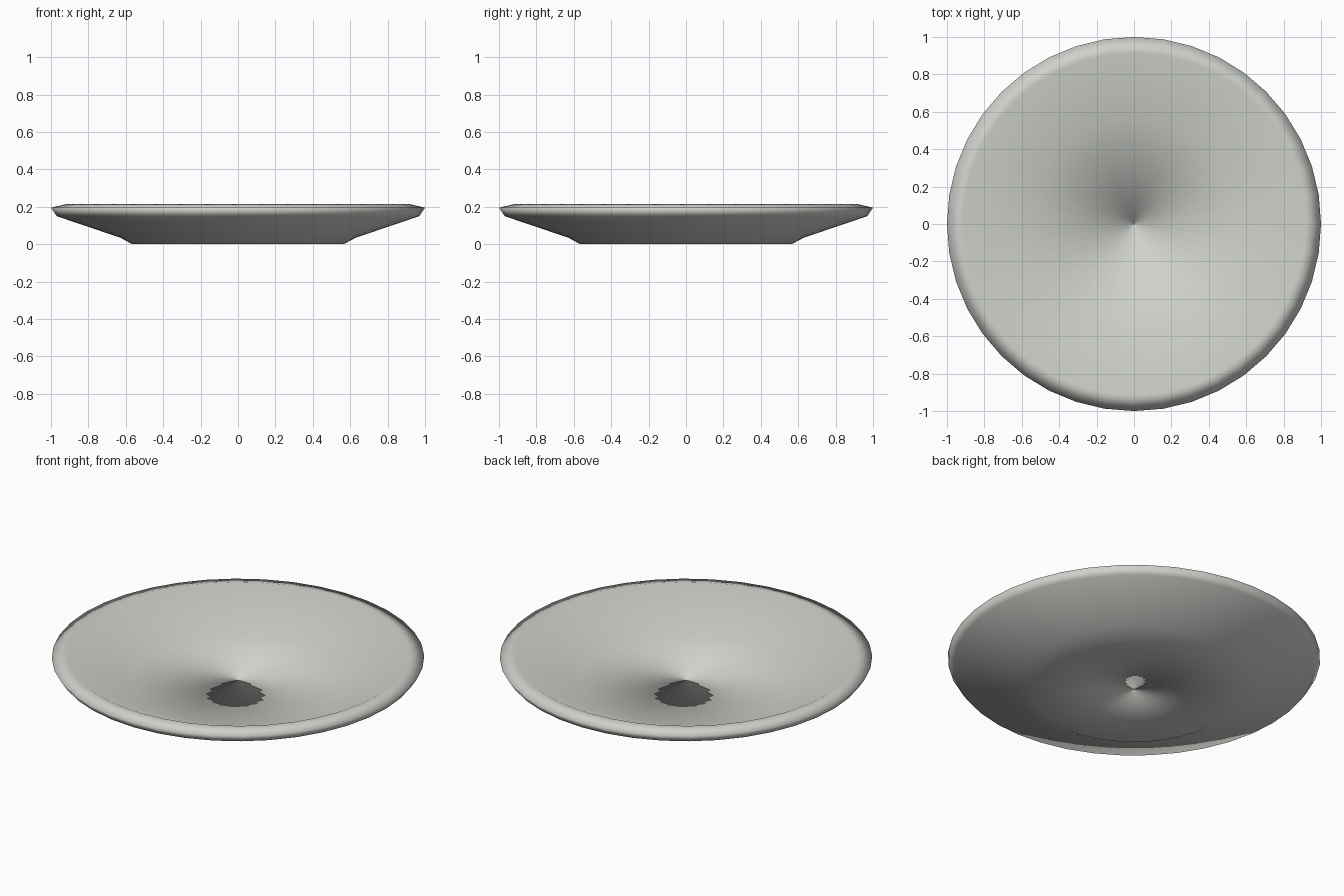
import bpy
import bmesh
from math import tau

cube = bpy.data.objects.get("Cube")
if cube:
    bpy.data.objects.remove(cube, do_unlink=True)

# Single pale grey glaze
glaze = bpy.data.materials.new("pale grey")
glaze.use_nodes = True
colour = (0.62, 0.64, 0.60, 1)
glaze.diffuse_color = colour
glaze.node_tree.nodes["Principled BSDF"].inputs["Base Color"].default_value = colour

# Closed cross-section (radius, height), with a pinhole at the centre
SEGMENTS = 40
profile = [
    (0.004, 0.0), (0.565, 0.0),     # underside
    (0.63, 0.035), (0.97, 0.15),    # sloping outer wall
    (1.0, 0.195), (0.915, 0.215),   # rolled rim
    (0.57, 0.06), (0.004, 0.06),    # inner slope and floor
]

# Revolve the section into the dish
bm = bmesh.new()
verts = [bm.verts.new((r, 0, z)) for r, z in profile]
edges = [bm.edges.new((a, b)) for a, b in zip(verts, verts[1:] + verts[:1])]
bmesh.ops.spin(bm, geom=verts + edges, cent=(0, 0, 0), axis=(0, 0, 1),
               angle=tau, steps=SEGMENTS)
bmesh.ops.remove_doubles(bm, verts=bm.verts, dist=0.0001)
bmesh.ops.recalc_face_normals(bm, faces=bm.faces)
for face in bm.faces:
    face.smooth = True

mesh = bpy.data.meshes.new("plate")
bm.to_mesh(mesh)
bm.free()
mesh.materials.append(glaze)
plate = bpy.data.objects.new("plate", mesh)
bpy.context.collection.objects.link(plate)
